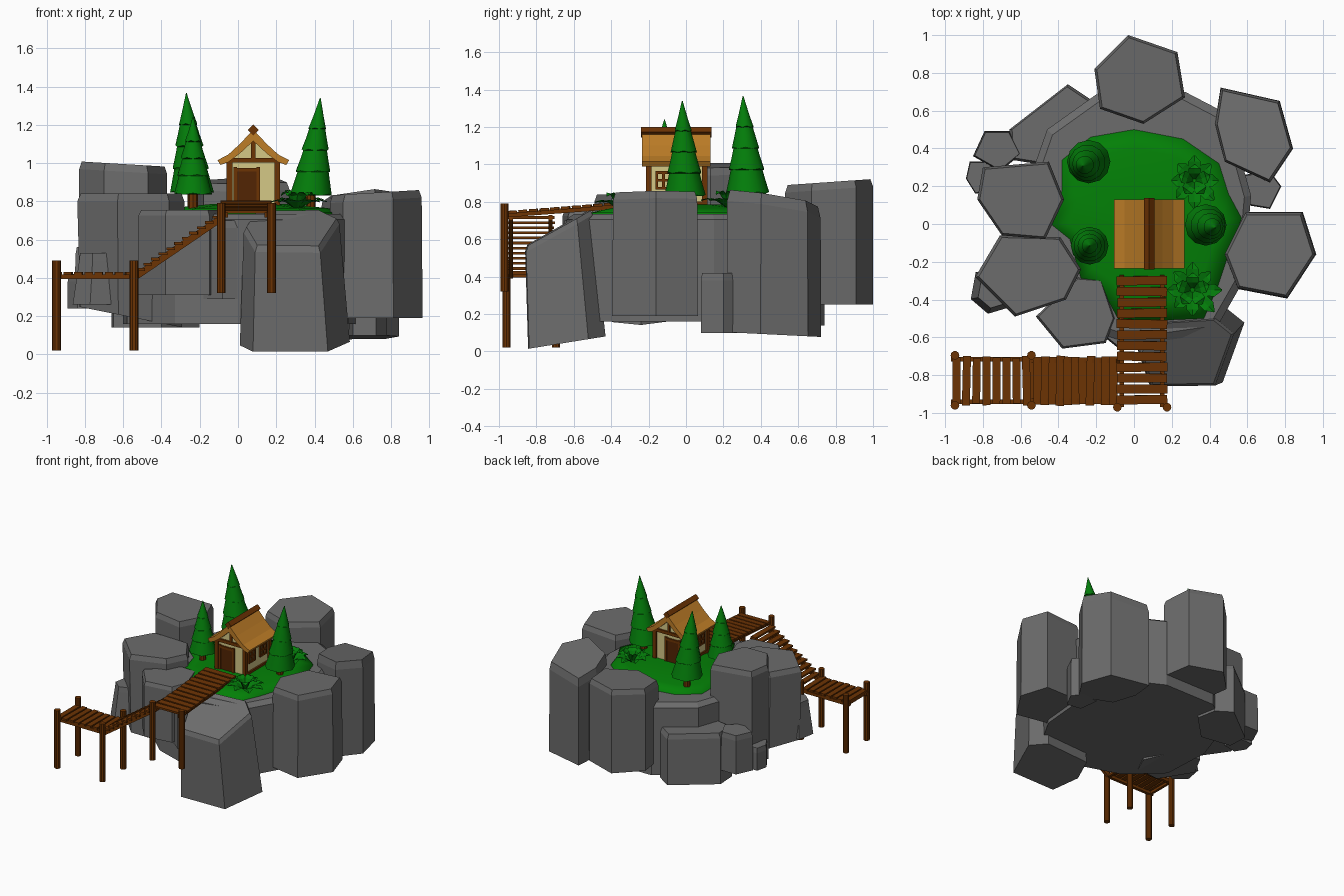
import bpy, bmesh, math, random
from mathutils import Matrix, Vector, Euler

if "Cube" in bpy.data.objects:
    bpy.data.objects.remove(bpy.data.objects["Cube"])

random.seed(4)


def material(name, r, g, b):
    m = bpy.data.materials.new(name)
    m.diffuse_color = (r, g, b, 1)
    m.use_nodes = True
    m.node_tree.nodes["Principled BSDF"].inputs["Base Color"].default_value = m.diffuse_color
    return m


ROCK = material("grey rock", .150, .150, .150)
GRASS = material("grass green", .001, .215, .002)
TREE = material("tree green", .001, .205, .003)
WOOD = material("brown wood", .15, .033, .001)
DOOR = material("dark door wood", .085, .018, .001)
ROOF = material("tan roof", .51, .205, .02)
WALL = material("cream wall", .66, .58, .24)


def finish(name, bm, mat, smooth=False):
    bmesh.ops.recalc_face_normals(bm, faces=bm.faces)
    me = bpy.data.meshes.new(name)
    bm.to_mesh(me)
    bm.free()
    me.materials.append(mat)
    for p in me.polygons:
        p.use_smooth = smooth
    ob = bpy.data.objects.new(name, me)
    bpy.context.collection.objects.link(ob)
    return ob


def box(bm, c, s, rot=(0, 0, 0)):
    m = Matrix.Translation(c) @ Euler(rot).to_matrix().to_4x4() @ Matrix.Diagonal((*s, 1))
    bmesh.ops.create_cube(bm, size=1, matrix=m)


def loft(bm, rings, caps=True):
    vs = [[bm.verts.new(p) for p in r] for r in rings]
    n = len(vs[0])
    for a, b in zip(vs, vs[1:]):
        for i in range(n):
            j = (i + 1) % n
            bm.faces.new((a[i], a[j], b[j], b[i]))
    if caps:
        bm.faces.new(vs[0][::-1])
        bm.faces.new(vs[-1])


def post(bm, x, y, z0, z1, r=.023, n=10):
    loft(bm, [[(x + r * math.cos(t * math.tau / n), y + r * math.sin(t * math.tau / n), z)
               for t in range(n)] for z in (z0, z1)])


def rock(name, pts, zb, zt, top=(0, 0), bot=(0, 0), grow=1.04, shift=(0, 0), bev=.04):
    """Faceted column: tilted bottom, shoulder ring and bevelled tilted top."""
    cx = sum(p[0] for p in pts) / len(pts)
    cy = sum(p[1] for p in pts) / len(pts)
    rings = []
    for k, z, g, s in ((grow, zb, bot, shift), (1, zt - bev, top, (0, 0)), (.94, zt, top, (0, 0))):
        ring = []
        for x, y in pts:
            dx, dy = (x - cx) * k, (y - cy) * k
            ring.append((cx + dx + s[0], cy + dy + s[1], z + g[0] * dx + g[1] * dy))
        rings.append(ring)
    bm = bmesh.new()
    loft(bm, rings)
    finish(name, bm, ROCK)


# Rocks: central core and ring of columns
rock("core_rock", [(-.6, .1), (-.46, .5), (-.18, .7), (.27, .7), (.5, .58), (.62, .15), (.58, -.3),
                   (.42, -.58), (0, -.64), (-.33, -.53), (-.58, -.3)], .16, .735, grow=1, bev=.03)
rock("back_rock", [(-.21, .82), (-.03, 1), (.23, .91), (.27, .67), (.05, .53), (-.18, .61)],
     .25, .905, top=(0, .07), grow=1)
rock("back_right_rock", [(.46, .72), (.77, .65), (.84, .40), (.72, .22), (.48, .33), (.43, .53)],
     .09, .82, top=(.08, -.15), bot=(0, -.05), grow=1.01, bev=.06)
rock("right_rock", [(.59, .06), (.89, .06), (.96, -.16), (.81, -.39), (.55, -.34), (.48, -.16)],
     .19, .845, top=(.06, 0), grow=1.02)
rock("front_right_rock", [(.09, -.86), (.43, -.855), (.53, -.58), (.43, -.5), (.09, -.52), (.03, -.68)],
     .05, .67, top=(-.02, .56), bot=(0, .16), grow=1.15, shift=(.015, .045), bev=.03)
rock("front_middle_rock", [(-.52, -.49), (-.3, -.28), (-.17, -.29), (-.1, -.5), (-.15, -.63), (-.38, -.66)],
     .31, .755, grow=1, bev=.03)
rock("under_bridge_rock", [(-.2, -.3), (.06, -.3), (.07, -.62), (-.08, -.66), (-.18, -.58)],
     .29, .70, grow=1)
rock("left_front_rock", [(-.71, -.06), (-.39, -.07), (-.28, -.24), (-.36, -.4), (-.63, -.49), (-.84, -.28)],
     .19, .84, bot=(-.2, 0), grow=.95)
rock("left_high_rock", [(-.8, .3), (-.45, .33), (-.37, .13), (-.47, -.08), (-.7, -.06), (-.83, .13)],
     .25, .995, top=(-.06, 0), grow=1)
rock("back_left_rock", [(-.66, .5), (-.35, .74), (-.23, .66), (-.2, .5), (-.4, .3), (-.65, .34)],
     .14, .55, grow=1)
rock("small_left_rock", [(-.79, .49), (-.66, .49), (-.6, .37), (-.71, .28), (-.85, .36)], .25, .56, grow=1.02)
rock("tiny_left_rock", [(-.87, .33), (-.75, .33), (-.73, .18), (-.84, .16), (-.89, .24)], .24, .42, grow=1)
rock("small_front_left_rock", [(-.81, -.28), (-.69, -.29), (-.66, -.42), (-.76, -.45), (-.83, -.39)],
     .26, .53, grow=1.3, shift=(-.01, 0))
rock("small_right_rock", [(.6, .1), (.72, .08), (.78, .2), (.72, .28), (.58, .26)], .1, .42, grow=1)

# Grass mound
edge = [(-.38, .34), (-.23, .46), (0, .5), (.26, .45), (.45, .32), (.5, .16), (.57, .03), (.5, -.16),
        (.44, -.34), (.37, -.5), (.14, -.51), (-.08, -.51), (-.15, -.38), (-.28, -.29), (-.34, -.08),
        (-.44, 0), (-.38, .18)]
bm = bmesh.new()
loft(bm, [[(.05 + (x - .05) * k, y * k, z) for x, y in edge]
          for k, z in ((1, .7), (1, .742), (.8, .765), (.4, .785))])
finish("grass", bm, GRASS, True)

# Trees: trunk and stacked flared cones that lean slightly
def tree(name, x, y, z0, top, r, lean):
    bm = bmesh.new()
    post(bm, x, y, z0 - .04, z0 + .08, .025, 8)
    finish(name + "_trunk", bm, WOOD)
    bm = bmesh.new()
    base = z0 + .045
    h = top - base
    n = 12
    steps = [(0, 1, .32, .66), (.24, .84, .56, .47), (.46, .64, .78, .27), (.68, .42, 1, .02)]
    for i, (a, ra, b, rb) in enumerate(steps):
        rings = []
        for t, q in ((a, ra), (a + (b - a) * .4, ra * .6 + rb * .4), (b, rb)):
            rings.append([(x + lean[0] * t + r * q * math.cos((k + i * .5) * math.tau / n),
                           y + lean[1] * t + r * q * math.sin((k + i * .5) * math.tau / n),
                           base + h * t + (.008 if t == a and k % 2 else 0)) for k in range(n)])
        loft(bm, rings)
    finish(name + "_foliage", bm, TREE, True)
    ob = bpy.data.objects[name + "_foliage"]
    ob.data.set_sharp_from_angle(angle=math.radians(40))


tree("back_left_tree", -.24, .33, .80, 1.365, .115, (-.03, -.025))
tree("front_left_tree", -.235, -.115, .79, 1.24, .10, (0, 0))
tree("right_tree", .38, -.005, .785, 1.34, .11, (.05, -.015))

# Leafy plants: arched folded leaves
def plant(name, x, y, z, r):
    bm = bmesh.new()
    for k in range(13):
        outer = k < 8
        a = k * math.tau / 8 if outer else k * math.tau / 5 + .3
        l = r * (random.uniform(.85, 1.1) if outer else .6)
        u, v = Vector((math.cos(a), math.sin(a), 0)), Vector((-math.sin(a), math.cos(a), 0))
        up = .045 if outer else .085
        prev = None
        for t, w, h in ((.1, .006, 0), (.45, .032, .8), (.75, .033, 1), (1, .004, .8)):
            c = Vector((x, y, z)) + u * l * t
            c.z += up * h
            row = [bm.verts.new(c + v * w), bm.verts.new(c - Vector((0, 0, .006))), bm.verts.new(c - v * w)]
            if prev:
                for i in (0, 1):
                    bm.faces.new((prev[i], prev[i + 1], row[i + 1], row[i]))
            prev = row
    finish(name, bm, TREE)


plant("back_plant", .32, .23, .775, .14)
plant("front_plant", .31, -.35, .765, .15)

# House
HX, Y0, Y1 = .08, -.20, .10
def extrude_y(name, prof, y0, y1, mat):
    bm = bmesh.new()
    loft(bm, [[(HX + x, y, z) for x, z in prof] for y in (y0, y1)])
    return finish(name, bm, mat)


extrude_y("house_walls", [(-.125, .76), (.125, .76), (.125, 1.03), (0, 1.14), (-.125, 1.03)], Y0, Y1, WALL)
outer = [(.187, 1.015), (.13, 1.045), (.07, 1.10), (0, 1.175)]
inner = [(0, 1.115), (.07, 1.05), (.13, 1.005), (.172, .99)]
for s, nm in ((-1, "left"), (1, "right")):
    extrude_y(nm + "_roof", [(s * x, z) for x, z in outer + inner], -.235, .13, ROOF)
bm = bmesh.new()
box(bm, (HX, -.0525, 1.173), (.04, .378, .04), (0, math.pi / 4, 0))
finish("ridge_beam", bm, WOOD)

bm = bmesh.new()
for x in (-.125, .125):
    for y in (Y0, Y1):
        box(bm, (HX + x, y, .895), (.03, .03, .25))
    box(bm, (HX + x, -.05, 1.005), (.025, .3, .025))
    box(bm, (HX + x, -.05, .79), (.025, .3, .025))
for y in (Y0, Y1):
    box(bm, (HX, y, 1.015), (.28, .026, .025))
    box(bm, (HX, y, 1.07), (.022, .02, .11))
    for s in (-1, 1):  # door frames
        box(bm, (HX - .035 + s * .06, y, .88), (.018, .028, .2))
    box(bm, (HX - .035, y, .965), (.136, .028, .02))
finish("house_timbers", bm, WOOD)
bm = bmesh.new()
for y in (Y0 - .004, Y1 + .004):
    box(bm, (HX - .035, y, .87), (.105, .008, .18))
finish("doors", bm, DOOR)
bm = bmesh.new()
for s in (-1, 1):
    for y in (-.12, .02):
        x = HX + s * .129
        for k in (-1, 0, 1):
            box(bm, (x, y + k * .036, .915), (.014, .014, .095))
            box(bm, (x, y, .915 + k * .042), (.014, .084, .014))
finish("window_frames", bm, WOOD)

# Bridge from the house
bm = bmesh.new()
N = 12
for i in range(N):
    t = i / (N - 1)
    box(bm, (.042, -.30 - t * .63, .795 - .05 * t), (random.uniform(.255, .27), .047, .016),
        (.06, 0, random.uniform(-.02, .02)))
finish("bridge_planks", bm, WOOD)
bm = bmesh.new()
for x in (-.065, .15):
    box(bm, (x, -.62, .755), (.025, .7, .025), (.075, 0, 0))
for x in (-.088, .175):
    post(bm, x, -.97, .32, .79)
finish("bridge_frame", bm, WOOD)

# Stairs down to the dock
bm = bmesh.new()
N = 11
for i in range(N):
    t = (i + .5) / N
    box(bm, (-.09 - t * .44, -.83, .73 - t * .30), (.046, random.uniform(.245, .265), .014),
        (0, 0, random.uniform(-.03, .03)))
finish("stair_treads", bm, WOOD)
bm = bmesh.new()
for y in (-.725, -.935):
    box(bm, (-.31, y, .56), (.55, .022, .035), (0, -math.atan2(.30, .44), 0))
finish("stair_stringers", bm, WOOD)

# Dock
bm = bmesh.new()
for i in range(8):
    box(bm, (-.94 + i * .053, -.83, .423), (.042, random.uniform(.24, .265), .016),
        (0, 0, random.uniform(-.03, .03)))
finish("dock_planks", bm, WOOD)
bm = bmesh.new()
for y in (-.715, -.94):
    box(bm, (-.755, y, .405), (.43, .024, .024))
for x in (-.948, -.543):
    box(bm, (x, -.83, .405), (.02, .26, .02))
    for y in (-.695, -.96):
        post(bm, x, y, .02, .49)
finish("dock_frame", bm, WOOD)
